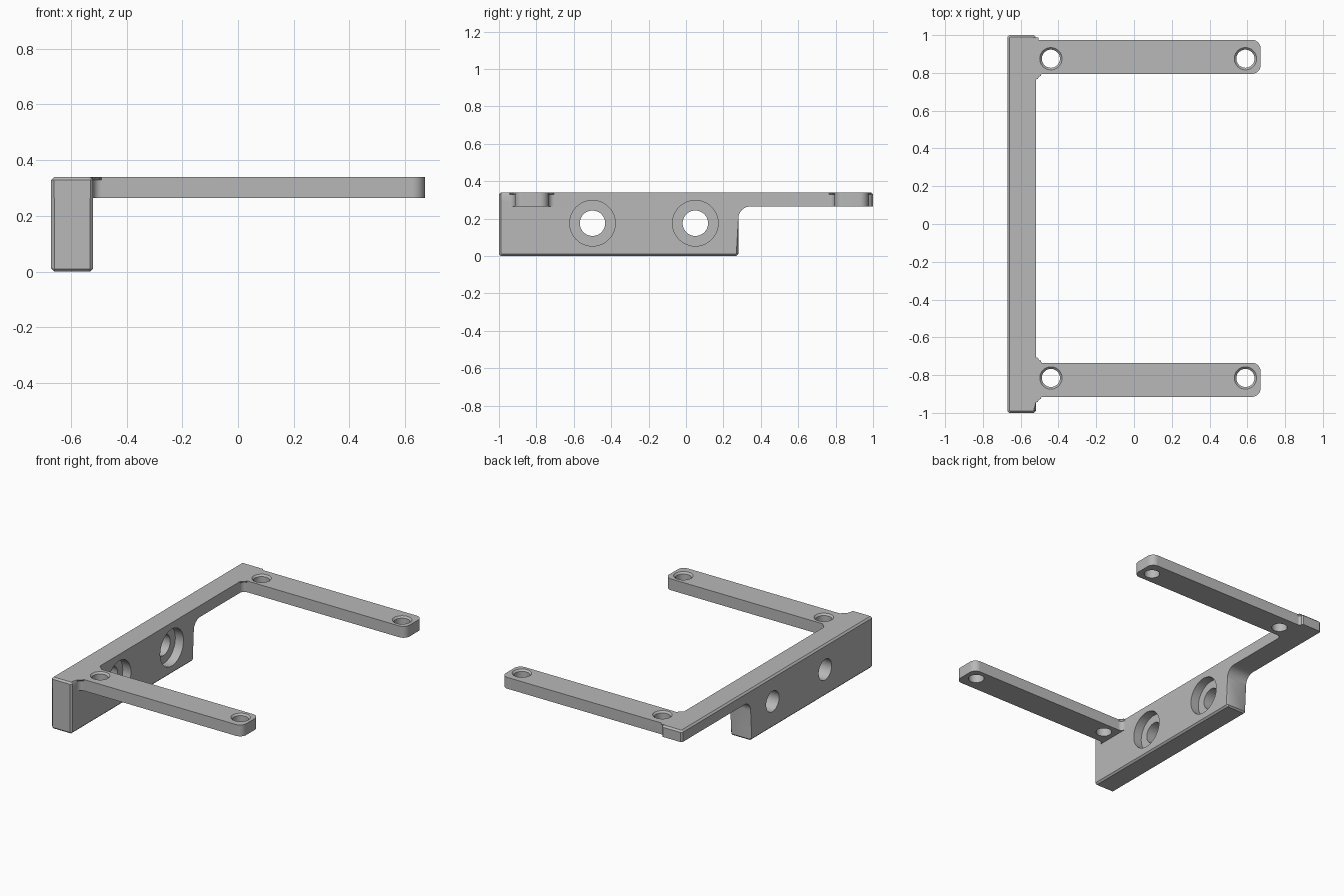
import bpy, bmesh, math
from mathutils import Vector

if "Cube" in bpy.data.objects:
    bpy.data.objects.remove(bpy.data.objects["Cube"])

CHAMFER = 0.011
X0, X1, TIP = -0.67, -0.52, 0.67
TOP, UNDER = 0.34, 0.265

grey = bpy.data.materials.new("plain grey")
grey.use_nodes = True
grey.diffuse_color = (0.48, 0.48, 0.48, 1)
grey.node_tree.nodes["Principled BSDF"].inputs["Base Color"].default_value = (0.48, 0.48, 0.48, 1)


def outline(corners):
    """Corners are (a, b, radius, segments); right angles become arcs or chamfers."""
    pts = []
    for i, (a, b, r, n) in enumerate(corners):
        p = Vector((a, b))
        if r == 0:
            pts.append(p)
            continue
        u = (Vector(corners[i - 1][:2]) - p).normalized()
        v = (Vector(corners[(i + 1) % len(corners)][:2]) - p).normalized()
        for k in range(n + 1):
            t = math.pi / 2 * k / n
            pts.append(p + (u + v) * r - (v * math.cos(t) + u * math.sin(t)) * r)
    return pts


def prism(name, pts, place, lo, hi, chamfered):
    """Extrude an outline and chamfer the rims at the listed levels."""
    bm = bmesh.new()
    rims = []
    for h in (lo, hi):
        rims.append(bm.faces.new([bm.verts.new(place(p, h)) for p in pts]))
    a, b = rims[0].verts[:], rims[1].verts[:]
    for i in range(len(pts)):
        j = (i + 1) % len(pts)
        bm.faces.new((a[i], a[j], b[j], b[i]))
    edges = [e for k in chamfered for e in rims[k].edges]
    bmesh.ops.bevel(bm, geom=edges, offset=CHAMFER, segments=1, affect='EDGES')
    bmesh.ops.recalc_face_normals(bm, faces=bm.faces)
    return finish(name, bm)


def finish(name, bm):
    mesh = bpy.data.meshes.new(name)
    bm.to_mesh(mesh)
    bm.free()
    mesh.materials.append(grey)
    obj = bpy.data.objects.new(name, mesh)
    bpy.context.collection.objects.link(obj)
    return obj


def combine(target, other, operation):
    mod = target.modifiers.new("combine", 'BOOLEAN')
    mod.operation, mod.solver, mod.object = operation, 'EXACT', other
    bpy.context.view_layer.objects.active = target
    bpy.ops.object.modifier_apply(modifier=mod.name)
    bpy.data.objects.remove(other)


def drill(target, profile, place):
    """Cut a turned hole; the profile lists (radius, depth) from end to end."""
    bm = bmesh.new()
    n = 48
    rings = [[bm.verts.new(place(r * math.cos(2 * math.pi * k / n),
                                 r * math.sin(2 * math.pi * k / n), d))
              for k in range(n)] for r, d in profile]
    for a, b in zip(rings, rings[1:]):
        for k in range(n):
            m = (k + 1) % n
            bm.faces.new((a[k], a[m], b[m], b[k]))
    bm.faces.new(rings[0])
    bm.faces.new(rings[-1])
    bmesh.ops.recalc_face_normals(bm, faces=bm.faces)
    combine(target, finish("hole_cutter", bm), 'DIFFERENCE')


# Top frame: rail with two arms
def arm(lo, hi):
    return [(X1, lo, 0.03, 8), (TIP, lo, 0.045, 10), (TIP, hi, 0.045, 10), (X1, hi, 0.03, 8)]


rear = arm(0.795, 0.975)
rear[-1] = (X1, 0.975, 0.014, 6)
plan = [(X0, -1, 0.01, 1), (X1, -1, 0.01, 1), *arm(-0.915, -0.735), *rear,
        (X1, 1, 0.01, 1), (X0, 1, 0.01, 1)]
bracket = prism("bracket_frame", outline(plan), lambda p, h: (p.x, p.y, h), UNDER, TOP, [1])

# Mounting wall below the rail, with a rounded inner corner
side = [(-1, 0, 0.01, 1), (0.28, 0, 0.01, 1), (0.28, UNDER, 0.065, 10),
        (0.4, UNDER, 0, 0), (0.4, 0.3, 0, 0), (-1, 0.3, 0, 0)]
wall = prism("mounting_wall", outline(side), lambda p, h: (h, p.x, p.y), X0, X1, [0, 1])
combine(bracket, wall, 'UNION')

# Countersunk holes in the arms
for x in (-0.44, 0.59):
    for y in (-0.815, 0.875):
        drill(bracket, [(0.048, 0.2), (0.048, TOP - CHAMFER), (0.059, TOP), (0.059, 0.4)],
              lambda a, b, d: (x + a, y + b, d))

# Counterbored bolt holes in the wall
for y in (-0.5, 0.05):
    drill(bracket, [(0.068, -0.8), (0.068, X1 - 0.06), (0.122, X1 - 0.06), (0.122, -0.4)],
          lambda a, b, d: (d, y + a, 0.175 + b))

# Smooth the curved walls, keep the chamfers crisp
bpy.ops.object.select_all(action='DESELECT')
bracket.select_set(True)
bpy.context.view_layer.objects.active = bracket
bpy.ops.object.shade_smooth_by_angle(angle=math.radians(30))
